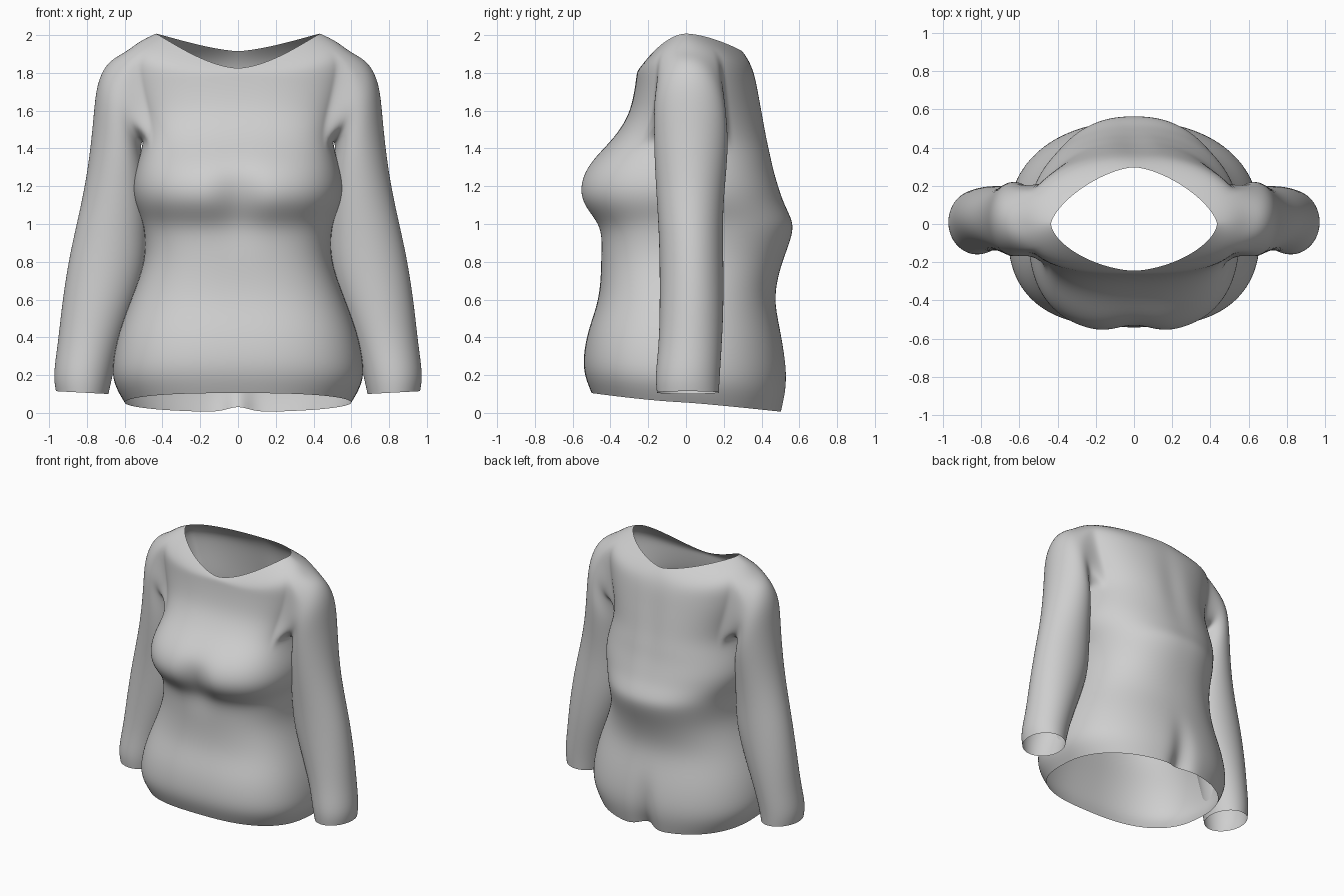
import bpy, bmesh
from math import sin, cos, pi, exp
from mathutils import Vector

old_cube = bpy.data.objects.get("Cube")
if old_cube:
    bpy.data.objects.remove(old_cube, do_unlink=True)

COLUMNS = 64     # columns around the torso
HALF_ARM = 5     # columns on each side of the armhole centre
ARM_ROWS = 4     # torso rows cut away for each armhole

# Torso below the shoulders: height, half width, front depth, back depth
BODY = [
    (.055, .60, -.50, .515), (.16, .665, -.54, .54), (.27, .665, -.545, .54),
    (.42, .635, -.52, .51), (.58, .575, -.465, .465), (.72, .52, -.45, .485),
    (.84, .49, -.45, .525), (.97, .495, -.455, .575), (1.04, .515, -.505, .555),
    (1.11, .545, -.56, .52), (1.19, .56, -.575, .495), (1.28, .545, -.545, .47),
    (1.36, .52, -.48, .455), (1.45, .50, -.385, .435), (1.56, .52, -.31, .415),
    (1.66, .55, -.28, .395), (1.76, .575, -.265, .375),
]
# Shoulder yoke: side, front and back height, half width, depths, roundness
YOKE = [
    (1.905, 1.79, 1.825, .60, -.262, .355, .8),
    (1.97, 1.81, 1.875, .52, -.257, .33, 1.0),
    (2.008, 1.825, 1.915, .435, -.245, .30, 1.2),
]
# Sleeve: outer x, outer z, inner x, inner z, front y, back y
SLEEVE = [
    (.69, 1.865, .515, 1.42, -.17, .205), (.75, 1.75, .51, 1.37, -.17, .215),
    (.765, 1.57, .49, 1.29, -.17, .225), (.785, 1.37, .48, 1.2, -.165, .215),
    (.815, 1.18, .475, 1.06, -.155, .2), (.855, 1.0, .475, .92, -.145, .195),
    (.90, .8, .485, .75, -.14, .2), (.935, .56, .56, .53, -.14, .2),
    (.955, .36, .63, .34, -.145, .19), (.98, .2, .665, .19, -.165, .18),
    (.965, .115, .685, .1, -.155, .175),
]


def power(value, exponent):
    return abs(value) ** exponent * (1 if value >= 0 else -1)


def bump(value, centre, size):
    return exp(-((value - centre) / size) ** 2)


def torso_point(angle, z, width, front, back, roundness):
    c, s = cos(angle), sin(angle)
    if s > 0:    # the back is rounder than the front
        roundness += .15
    x = width * power(c, roundness)
    y = (back if s > 0 else -front) * power(s, roundness)
    if s < 0:    # valley between the two chest forms
        y += .06 * bump(x, 0, .1) * bump(z, 1.13, .14)
    else:        # seat groove, fading upward, and a shallow spine
        seat = bump(x, 0, .06) * max(0, 1 - z / .4)
        y -= .08 * seat + .015 * bump(x, 0, .08) * bump(z, 1.5, .3)
        z += .035 * seat * (z < .1)
    return Vector((x, y, z))


def body_ring(z, width, front, back):
    ring = []
    tilt = .055 * max(0, 1 - z / .6)    # hem hangs lower at the back
    for i in range(COLUMNS):
        a = 2 * pi * i / COLUMNS
        ring.append(torso_point(a, z - tilt * sin(a), width, front, back, .75))
    return ring


def yoke_ring(side, front_z, back_z, width, front, back, roundness):
    ring = []
    for i in range(COLUMNS):
        a = 2 * pi * i / COLUMNS
        end = back_z if sin(a) > 0 else front_z
        z = side + (end - side) * abs(sin(a)) ** 2.2
        ring.append(torso_point(a, z, width, front, back, roundness))
    return ring


def sleeve_ring(side, count, ox, oz, ix, iz, front, back):
    outer, inner = Vector((ox, 0, oz)), Vector((ix, 0, iz))
    middle, reach = (outer + inner) / 2, (outer - inner) / 2
    ring = []
    for i in range(count):
        t = 2 * pi * i / count
        p = middle + reach * cos(t)
        p.y = (front + back) / 2 + (back - front) / 2 * sin(t)
        p.x *= side
        ring.append(p)
    return ring


def join_rings(bm, lower, upper, skip=lambda i: False):
    n = len(lower)
    for i in range(n):
        if not skip(i):
            j = (i + 1) % n
            bm.faces.new((lower[i], lower[j], upper[j], upper[i]))


bm = bmesh.new()

# Torso, leaving the two armholes open
points = [body_ring(*r) for r in BODY] + [yoke_ring(*r) for r in YOKE]
rings = [[bm.verts.new(p) for p in ring] for ring in points]
arm_top = len(BODY)
arm_bottom = arm_top - ARM_ROWS


def in_armhole(i):
    offset = (i + .5) % (COLUMNS / 2)
    return min(offset, COLUMNS / 2 - offset) < HALF_ARM


for k in range(len(rings) - 1):
    if arm_bottom <= k < arm_top:
        join_rings(bm, rings[k], rings[k + 1], in_armhole)
    else:
        join_rings(bm, rings[k], rings[k + 1])

# Sleeves, grown out of the armhole edges
for side in (1, -1):
    def edge_vert(row, column):
        i = column if side > 0 else COLUMNS // 2 - column
        return rings[row][i % COLUMNS]

    h = HALF_ARM
    route = [(arm_top, c) for c in range(0, h)]
    route += [(r, h) for r in range(arm_top, arm_bottom, -1)]
    route += [(arm_bottom, c) for c in range(h, -h, -1)]
    route += [(r, -h) for r in range(arm_bottom, arm_top)]
    route += [(arm_top, c) for c in range(-h, 0)]
    previous = [edge_vert(r, c) for r, c in route]
    for spec in SLEEVE:
        current = [bm.verts.new(p) for p in sleeve_ring(side, len(route), *spec)]
        join_rings(bm, previous, current)
        previous = current

# Remove the unused vertices inside the armholes
bmesh.ops.delete(bm, geom=[v for v in bm.verts if not v.link_faces], context='VERTS')
bmesh.ops.recalc_face_normals(bm, faces=bm.faces)
for face in bm.faces:
    face.smooth = True
mesh = bpy.data.meshes.new("long_sleeved_top")
bm.to_mesh(mesh)
bm.free()

# Plain grey cloth
cloth = bpy.data.materials.new("light_grey_cloth")
cloth.use_nodes = True
colour = (.62, .62, .62, 1)
cloth.diffuse_color = colour
cloth.node_tree.nodes["Principled BSDF"].inputs["Base Color"].default_value = colour
mesh.materials.append(cloth)

top = bpy.data.objects.new("long_sleeved_top", mesh)
bpy.context.collection.objects.link(top)
smooth = top.modifiers.new("Smooth cloth", 'SUBSURF')
smooth.levels = 2
smooth.render_levels = 2
